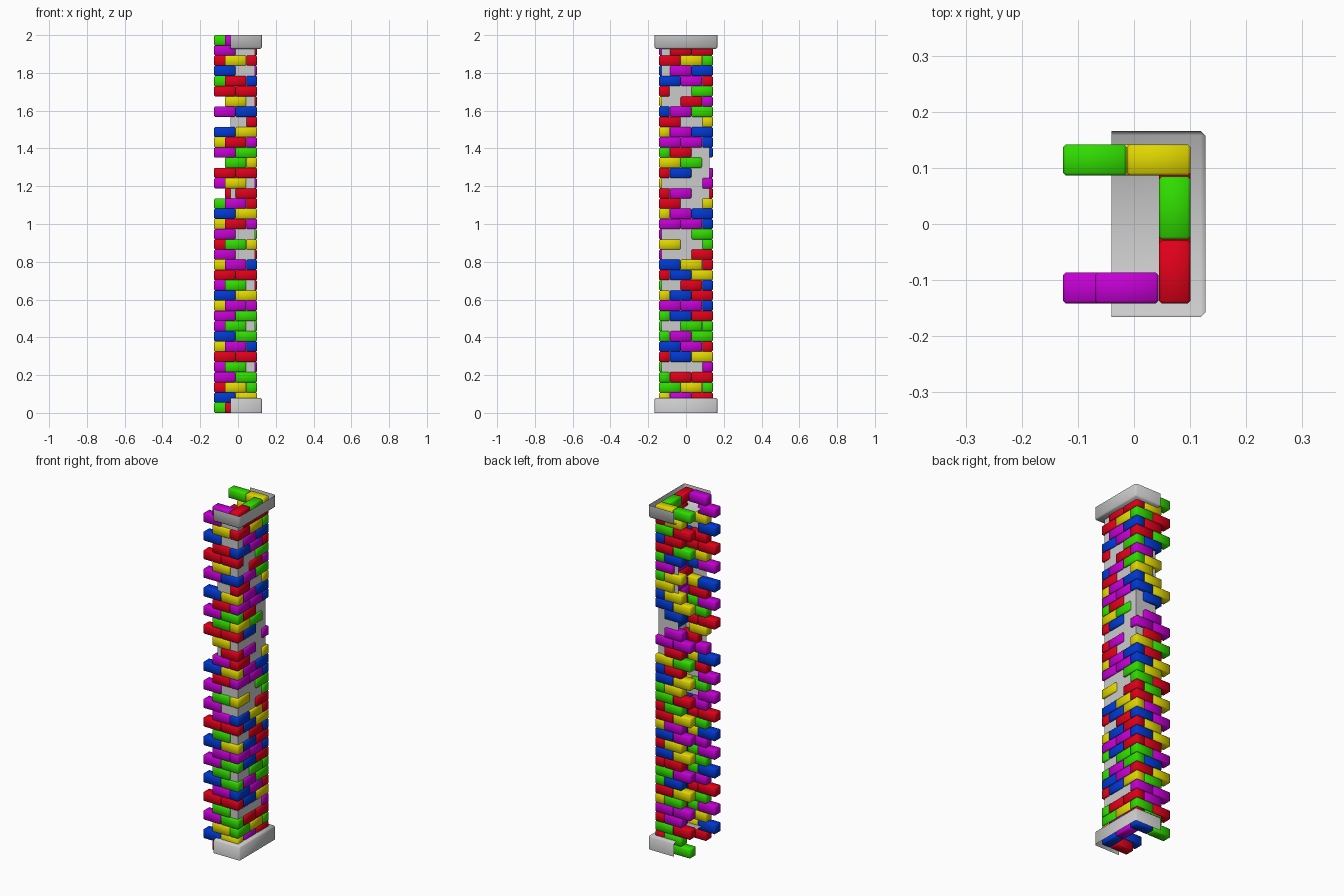
import bpy, bmesh

if "Cube" in bpy.data.objects:
    bpy.data.objects.remove(bpy.data.objects["Cube"])

COLORS = {"R": (0.75, 0.0, 0.01, 1), "G": (0.03, 0.72, 0.0, 1), "B": (0.0, 0.04, 0.65, 1),
          "Y": (0.75, 0.68, 0.0, 1), "P": (0.55, 0.0, 0.65, 1)}
NAMES = {"R": "red", "G": "green", "B": "blue", "Y": "yellow", "P": "purple"}
MATS = {}
for key, col in COLORS.items():
    MATS[key] = bpy.data.materials.new(NAMES[key] + "_brick")
    MATS[key].diffuse_color = col


def finish(bm, name, smooth, mat=None):
    """Turn a bmesh into a linked object."""
    for f in bm.faces:
        f.smooth = smooth
    me = bpy.data.meshes.new(name)
    bm.to_mesh(me)
    bm.free()
    if mat:
        me.materials.append(mat)
    bpy.context.collection.objects.link(bpy.data.objects.new(name, me))


def box(lo, hi):
    bm = bmesh.new()
    bmesh.ops.create_cube(bm, size=1)
    for v in bm.verts:
        v.co = [(a + b) / 2 + c * (b - a) for a, b, c in zip(lo, hi, v.co)]
    return bm


def shell(name, lo, hi, bevel, open_z):
    """Box left open on the wall side (-x) and at the given z ends."""
    bm = box(lo, hi)
    bm.normal_update()
    drop = [f for f in bm.faces if f.normal.x < -0.9
            or any(f.normal.z * s > 0.9 for s in open_z)]
    bmesh.ops.delete(bm, geom=drop, context='FACES')
    if bevel:
        edges = [e for e in bm.edges if not e.is_boundary]
        bmesh.ops.bevel(bm, geom=edges, offset=bevel, segments=1,
                        profile=0.5, affect='EDGES')
    finish(bm, name, bevel > 0)


# Thin mortar channel, and the two tray-like caps open at their outer ends
shell("mortar_core", (-0.04, -0.13, 0.02), (0.09, 0.125, 1.98), 0, (1, -1))
shell("bottom_cap", (-0.04, -0.166, 0.0), (0.127, 0.166, 0.08), 0.008, (-1,))
shell("top_cap", (-0.04, -0.166, 1.927), (0.127, 0.166, 2.0), 0.008, (1,))

# Brick courses, bottom to top ("." = missing brick).
# Even: back left, front, side near, side far, back right
# Odd: front left, front right, side near, side far, back
COURSES = """GRBPB BYPRG RYGYG PGRRP PG..P RRBYG YPBPR BGPGB
PG.GG PGBRR YPPPB BYBRY PG.RB RRBYP YPBYR P..RG RGY.G P..GY
YRPPB BYPBR GPR.Y .RP.R PY..P RRB.P .GYG. PGR.B YRPPB BYPBY
..R.Y PBPGY .Y.RP RR.GB GRBPR B.PBR RYRYG P.RRY GPRGY""".split()
# Slots in half-brick units: x0, x1, y0, y1
EVEN = [(0, 2, 4, 5), (1, 3, 0, 1), (3, 4, 0, 2), (3, 4, 2, 4), (2, 4, 4, 5)]
ODD = [(0, 2, 0, 1), (2, 4, 0, 1), (3, 4, 1, 3), (3, 4, 3, 5), (1, 3, 4, 5)]
U, H = 0.057, 2 / len(COURSES)
X0, Y0, GAP = -0.127, -0.1425, 0.0006

for row, course in enumerate(COURSES):
    for key, (a, b, c, d) in zip(course, ODD if row % 2 else EVEN):
        if key == ".":
            continue
        bm = box((X0 + a * U + GAP, Y0 + c * U + GAP, row * H),
                 (X0 + b * U - GAP, Y0 + d * U - GAP, (row + 1) * H))
        bmesh.ops.bevel(bm, geom=bm.edges[:], offset=0.005, segments=1,
                        profile=0.5, affect='EDGES')
        finish(bm, NAMES[key] + "_brick", True, MATS[key])

for m in bpy.data.materials:
    if m.users and not m.is_grease_pencil:
        m.use_nodes = True
        m.node_tree.nodes["Principled BSDF"].inputs["Base Color"].default_value = m.diffuse_color
